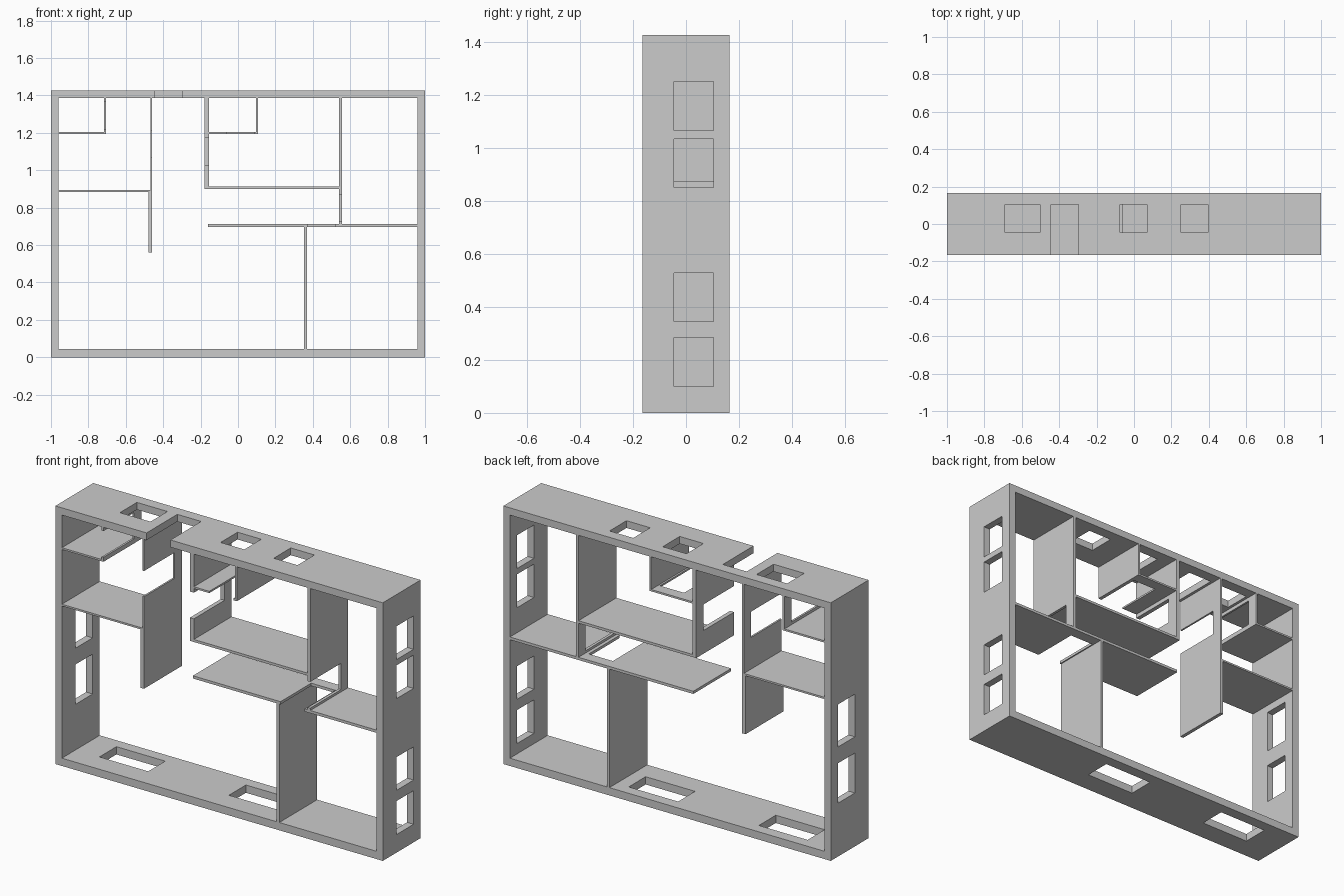
import bpy

if "Cube" in bpy.data.objects:
    bpy.data.objects.remove(bpy.data.objects["Cube"])

D = 0.165                # half depth (wall height runs along y)
WIN = (-0.045, 0.103)    # window extent along y
DOOR = (-0.3, 0.103)     # door extent along y, open at the front edge
T = 0.04                 # outer wall thickness
H = 1.425                # overall height


def box(name, x, y, z):
    """Axis-aligned box from (min, max) ranges."""
    verts = [(a, b, c) for a in x for b in y for c in z]
    faces = [(0, 1, 3, 2), (4, 6, 7, 5), (0, 4, 5, 1),
             (2, 3, 7, 6), (0, 2, 6, 4), (1, 5, 7, 3)]
    me = bpy.data.meshes.new(name)
    me.from_pydata(verts, [], faces)
    ob = bpy.data.objects.new(name, me)
    bpy.context.collection.objects.link(ob)
    return ob


def cut(ob, *ranges):
    """Subtract a box from an object and bake the result."""
    cutter = box("cutter", *ranges)
    cutter.hide_render = True
    mod = ob.modifiers.new("opening", 'BOOLEAN')
    mod.operation, mod.solver, mod.object = 'DIFFERENCE', 'EXACT', cutter
    dg = bpy.context.evaluated_depsgraph_get()
    dg.update()
    me = bpy.data.meshes.new_from_object(ob.evaluated_get(dg))
    ob.modifiers.clear()
    ob.data = me
    bpy.data.objects.remove(cutter)


def wall(name, x, z, door=None):
    """Inner wall over the full depth, with an optional door along its length."""
    ob = box(name, x, (-D, D), z)
    if door and x[1] - x[0] > z[1] - z[0]:
        cut(ob, door, DOOR, (z[0] - 0.02, z[1] + 0.02))
    elif door:
        cut(ob, (x[0] - 0.02, x[1] + 0.02), DOOR, door)


# Outer wall ring
outer = box("outer_walls", (-1, 1), (-D, D), (0, H))
cut(outer, (-1 + T, 1 - T), (-0.5, 0.5), (T + 0.003, H - T))

# Windows and entry door in the outer walls
top, bottom = (H - 0.08, H + 0.1), (-0.1, 0.08)
for x in ((-0.69, -0.503), (-0.075, 0.07), (0.25, 0.395)):
    cut(outer, x, WIN, top)
cut(outer, (-0.443, -0.297), DOOR, top)
for x in ((-0.815, -0.517), (-0.024, 0.278)):
    cut(outer, x, WIN, bottom)
for z in ((0.10, 0.285), (0.344, 0.527), (0.85, 1.034), (1.066, 1.25)):
    cut(outer, (0.92, 1.1), WIN, z)
for z in ((0.295, 0.515), (0.605, 0.84)):
    cut(outer, (-1.1, -0.92), WIN, z)

# Left rooms
C = H - T                # inner top
L, R = -1 + T, 1 - T     # inner left and right
wall("left_closet_side", (-0.717, -0.706), (1.205, C), (1.22, 1.365))
wall("left_closet_base", (L, -0.706), (1.195, 1.205))
wall("left_room_side", (-0.469, -0.459), (0.893, C), (1.068, 1.21))
wall("left_room_base", (L, -0.459), (0.883, 0.893))
wall("left_hall_stub", (-0.479, -0.459), (0.56, 0.883))

# Middle rooms
wall("middle_room_left", (-0.178, -0.154), (0.90, C), (1.028, 1.172))
wall("middle_closet_base", (-0.154, 0.108), (1.195, 1.205), (-0.06, 0.087))
wall("middle_closet_side", (0.097, 0.108), (1.205, C))
wall("middle_room_base", (-0.154, 0.541), (0.90, 0.914))
wall("middle_room_right", (0.541, 0.557), (0.712, C), (0.725, 0.87))

# Lower right rooms
wall("corridor_wall", (-0.16, R), (0.697, 0.712), (0.375, 0.522))
wall("lower_divider", (0.352, 0.368), (T + 0.003, 0.697))
